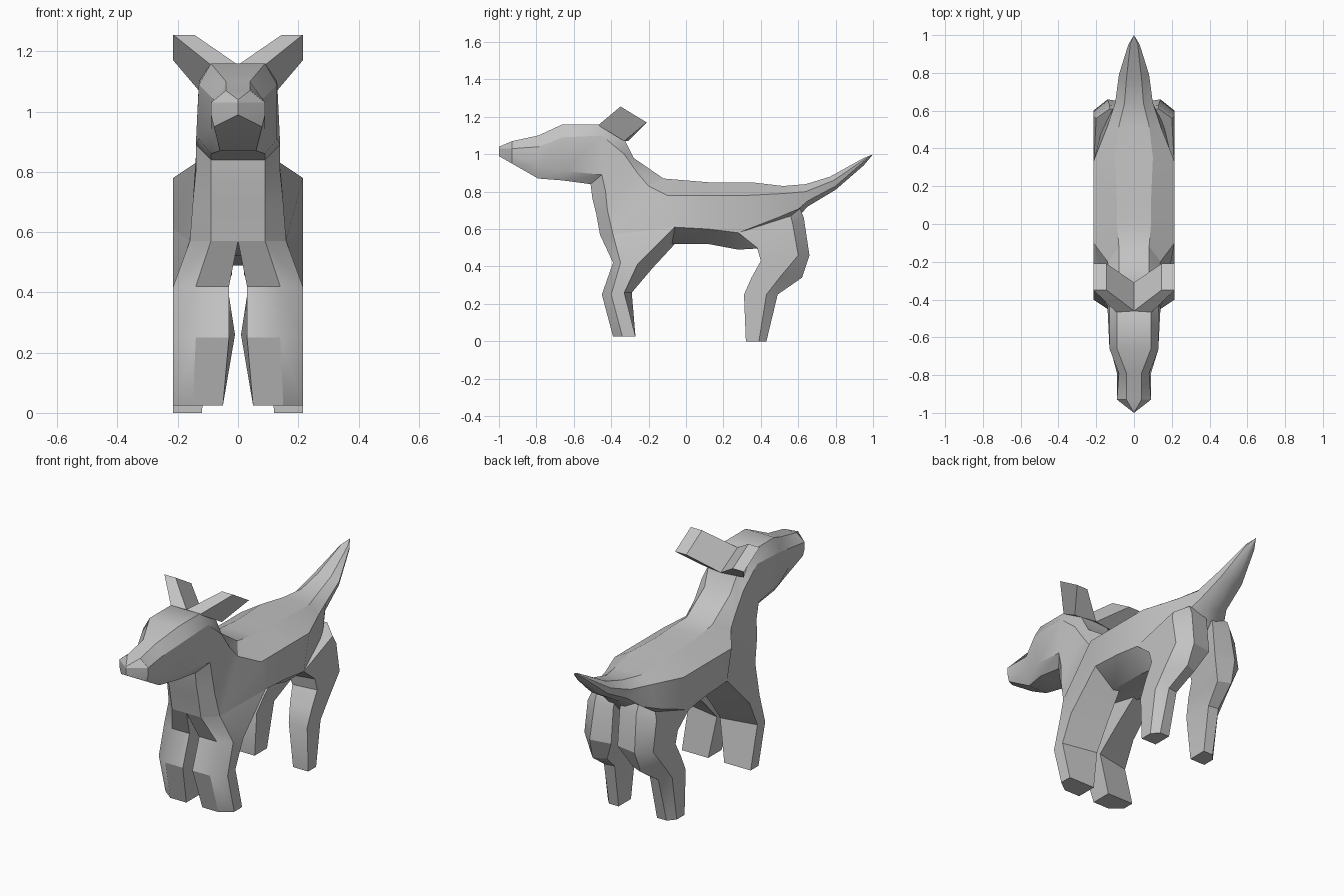
import bpy
import bmesh
import math
from mathutils import Vector

default_cube = bpy.data.objects.get("Cube")
if default_cube:
    bpy.data.objects.remove(default_cube, do_unlink=True)

# One plain grey covers the whole animal
grey = bpy.data.materials.new("plain_grey")
grey.use_nodes = True
colour = (0.55, 0.55, 0.55, 1)
grey.diffuse_color = colour
grey.node_tree.nodes["Principled BSDF"].inputs["Base Color"].default_value = colour

WIDE = 21.5  # half width of flanks, legs and ear tips, in hundredths
UNIT = 0.01


def half_ring(bottom, low, high, top):
    """Symmetric body section: right half is mirrored from the left half."""
    left = [bottom, low, high, top]
    right = [(-x, y, z) for x, y, z in reversed(left)]
    return left + right


def leg_ring(front_inner, front_outer, outer, rear_outer, rear_inner):
    return [front_inner, front_outer, outer, rear_outer, rear_inner]


def point_ring(y, z):
    return half_ring(*[(0, y, z)] * 4)


def loft(name, rings, mirrored=False):
    """Skin a list of equal sized rings, cap the ends and shade the result."""
    bm = bmesh.new()
    loops = [[bm.verts.new(Vector(p) * UNIT) for p in ring] for ring in rings]
    count = len(rings[0])
    for first, second in zip(loops, loops[1:]):
        for i in range(count):
            j = (i + 1) % count
            bm.faces.new((first[i], first[j], second[j], second[i]))
    bm.faces.new(loops[0])
    bm.faces.new(loops[-1])
    bmesh.ops.remove_doubles(bm, verts=bm.verts, dist=0.0005)
    bmesh.ops.recalc_face_normals(bm, faces=bm.faces)
    mesh = bpy.data.meshes.new(name)
    bm.to_mesh(mesh)
    bm.free()
    mesh.materials.append(grey)
    part = bpy.data.objects.new(name, mesh)
    bpy.context.collection.objects.link(part)
    bpy.ops.object.select_all(action="DESELECT")
    part.select_set(True)
    bpy.context.view_layer.objects.active = part
    bpy.ops.object.shade_smooth_by_angle(angle=math.radians(30))
    if mirrored:
        mirror = part.modifiers.new("mirror_left_to_right", "MIRROR")
        mirror.use_axis[0] = True
        mirror.use_mirror_merge = False
    return part


# Head: pointed nose, muzzle, brow and back of the skull
head = [
    half_ring(bottom=(0, -100, 99), low=(0, -100, 99), high=(0, -100, 103), top=(0, -100, 104)),
    half_ring(bottom=(8, -93, 95), low=(9, -93, 99), high=(9, -93, 103), top=(4, -93, 107)),
    half_ring(bottom=(6, -79, 87), low=(9, -79, 94), high=(8, -79, 104), top=(4, -79, 110)),
    half_ring(bottom=(9, -66, 86), low=(13, -64, 91), high=(13, -66, 109), top=(9, -66, 116)),
    half_ring(bottom=(9, -51, 84), low=(14, -45, 89), high=(13, -45, 110), top=(9, -47, 116)),
]

# Neck and chest, turning from the head into the trunk
neck = [
    half_ring(bottom=(9, -50, 76), low=(14, -43, 80), high=(13, -33, 100), top=(9, -33, 108)),
    half_ring(bottom=(9, -48, 68), low=(15, -42, 70), high=(13, -26, 90), top=(8, -28, 98)),
    half_ring(bottom=(9, -46, 57), low=(16, -39, 57), high=(14, -20, 83), top=(8, -12, 87)),
]

# Trunk: broad flat flanks with a sloping underside
trunk = [
    half_ring(bottom=(8, -6, 52), low=(WIDE, -6, 61), high=(WIDE, -10, 78), top=(9, 0, 86)),
    half_ring(bottom=(8, 12, 52), low=(WIDE, 12, 60), high=(WIDE, 12, 78), top=(9, 12, 85)),
    half_ring(bottom=(10, 28, 49), low=(WIDE, 28, 58), high=(WIDE, 33, 78), top=(10, 35, 85)),
    half_ring(bottom=(10, 45, 50), low=(17, 50, 62), high=(14, 52, 79), top=(8, 52, 83)),
]

# Tail: rises to a point
tail = [
    half_ring(bottom=(4, 65, 72), low=(9, 65, 75), high=(10, 64, 80), top=(5, 64, 84)),
    half_ring(bottom=(3, 80, 81), low=(7, 80, 83), high=(8, 79, 86), top=(4, 77, 88)),
    half_ring(bottom=(1, 95, 94), low=(3, 95, 96), high=(3, 95, 97), top=(2, 95, 98)),
    point_ring(y=100, z=100),
]
loft("body", head + neck + trunk + tail)

# Front legs: shoulder, knee, wrist and foot
loft("front_legs", [
    leg_ring(front_inner=(0, -46, 57), front_outer=(9, -46, 57), outer=(16, -39, 57),
             rear_outer=(WIDE, -6, 61), rear_inner=(5, -6, 52)),
    leg_ring(front_inner=(3, -39, 42), front_outer=(14, -39, 42), outer=(WIDE, -35, 42),
             rear_outer=(WIDE, -26, 41), rear_inner=(3, -18, 39)),
    leg_ring(front_inner=(3, -45, 25), front_outer=(14, -45, 25), outer=(WIDE, -40, 25),
             rear_outer=(WIDE, -33, 26), rear_inner=(1, -29, 26)),
    leg_ring(front_inner=(5, -39, 2.5), front_outer=(15, -39, 2.5), outer=(WIDE, -34, 2.5),
             rear_outer=(WIDE, -27, 2.5), rear_inner=(5, -27, 2.5)),
], mirrored=True)

# Hind legs: hip, thigh, hock and foot
loft("hind_legs", [
    leg_ring(front_inner=(4, 36, 52), front_outer=(WIDE, 28, 58), outer=(20, 56, 67),
             rear_outer=(13, 61, 71), rear_inner=(2, 60, 71)),
    leg_ring(front_inner=(4, 40, 47), front_outer=(WIDE, 38, 50), outer=(WIDE, 57, 63),
             rear_outer=(13, 63, 66), rear_inner=(2, 62, 66)),
    leg_ring(front_inner=(6, 40, 42), front_outer=(WIDE, 40, 43), outer=(WIDE, 60, 46),
             rear_outer=(14, 66, 46), rear_inner=(2, 64, 46)),
    leg_ring(front_inner=(8, 35, 34), front_outer=(WIDE, 35, 34), outer=(WIDE, 50, 34),
             rear_outer=(15, 62, 34), rear_inner=(8, 59, 34)),
    leg_ring(front_inner=(10, 31, 25), front_outer=(WIDE, 31, 25), outer=(WIDE, 43, 25),
             rear_outer=(17, 49, 25), rear_inner=(11, 48, 25)),
    leg_ring(front_inner=(12, 32, 0), front_outer=(WIDE, 32, 0), outer=(WIDE, 39, 0),
             rear_outer=(18, 43, 0), rear_inner=(12, 43, 0)),
], mirrored=True)

# Ears: square bars swept outward and back from the crown
ear_root = [(0, -46, 115.5), (9, -47, 115.5), (13, -33, 107), (0, -31, 107)]
ear_tip = [(14.5, -35, 125.5), (WIDE, -35, 125.5), (WIDE, -21, 117), (14.5, -21, 117)]
loft("ears", [ear_root, ear_tip], mirrored=True)
